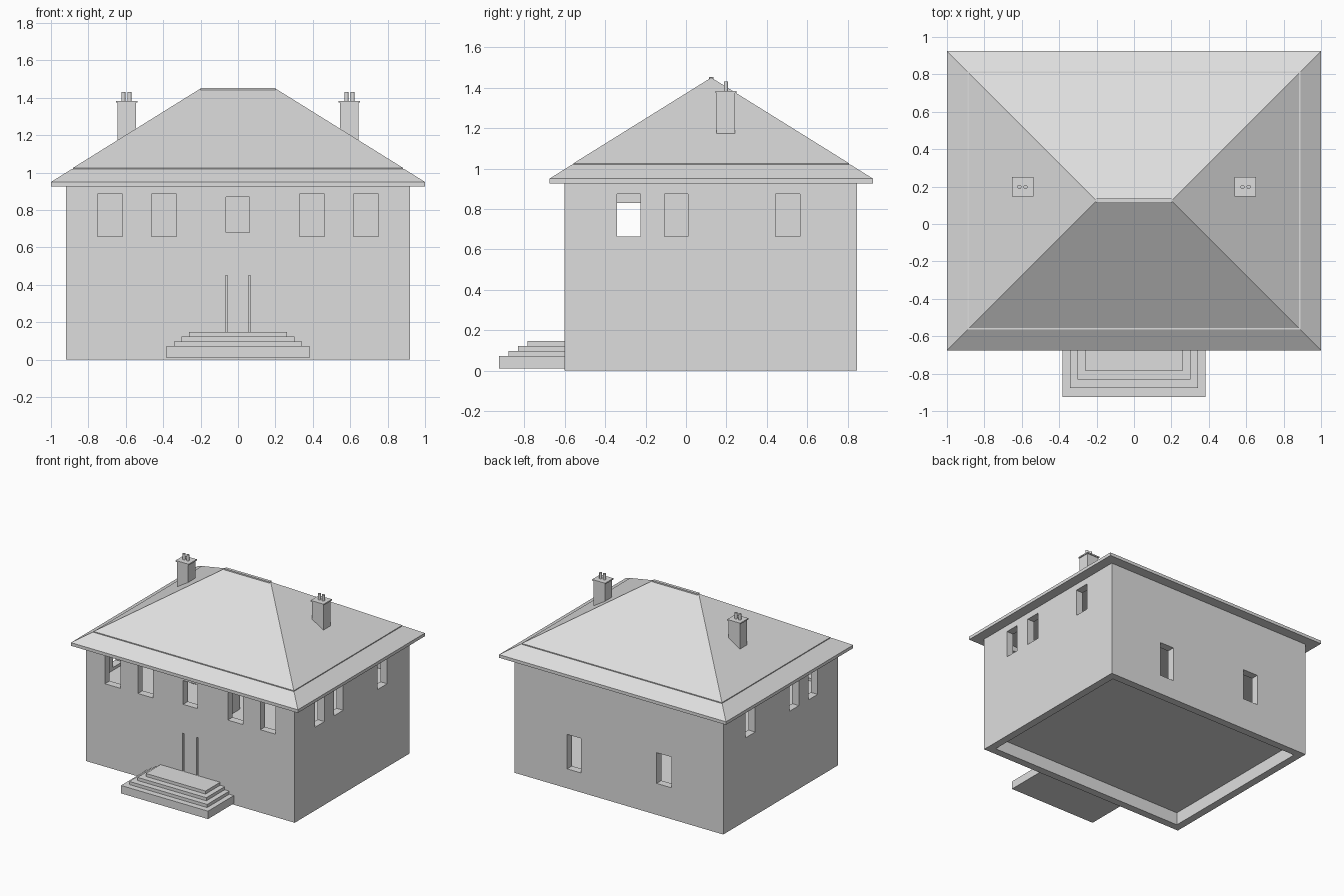
import bpy
import bmesh
from mathutils import Matrix, Vector

cube = bpy.data.objects.get("Cube")
if cube:
    bpy.data.objects.remove(cube, do_unlink=True)

GREY = (0.73, 0.73, 0.73, 1)
plaster = bpy.data.materials.new("pale_grey")
plaster.use_nodes = True
plaster.diffuse_color = GREY
plaster.node_tree.nodes["Principled BSDF"].inputs["Base Color"].default_value = GREY


def finish(name, bm):
    bmesh.ops.recalc_face_normals(bm, faces=bm.faces)
    mesh = bpy.data.meshes.new(name)
    bm.to_mesh(mesh)
    bm.free()
    mesh.materials.append(plaster)
    obj = bpy.data.objects.new(name, mesh)
    bpy.context.collection.objects.link(obj)
    return obj


def add_box(bm, x, y, z):
    size = Vector((x[1] - x[0], y[1] - y[0], z[1] - z[0]))
    mid = Vector((sum(x), sum(y), sum(z))) / 2
    bmesh.ops.create_cube(bm, size=1, matrix=Matrix.Translation(mid) @ Matrix.Diagonal(size.to_4d()))


def boxes(name, *parts):
    bm = bmesh.new()
    for part in parts:
        add_box(bm, *part)
    return finish(name, bm)


def cut(obj, holes):
    cutter = boxes("opening_cutter", *holes)
    cutter.hide_render = True
    mod = obj.modifiers.new("openings", "BOOLEAN")
    mod.operation = "DIFFERENCE"
    mod.solver = "EXACT"
    mod.object = cutter
    bpy.context.view_layer.objects.active = obj
    bpy.ops.object.modifier_apply(modifier=mod.name)
    bpy.data.objects.remove(cutter, do_unlink=True)


def rect_loft(name, rings):
    """Stack rectangles (half width, y front, y back, z) and skin them."""
    bm = bmesh.new()
    loops = [[bm.verts.new(p) for p in ((-w, a, z), (w, a, z), (w, b, z), (-w, b, z))]
             for w, a, b, z in rings]
    for low, high in zip(loops, loops[1:]):
        for i in range(4):
            j = (i + 1) % 4
            bm.faces.new((low[i], low[j], high[j], high[i]))
    bm.faces.new(loops[0][::-1])
    bm.faces.new(loops[-1])
    return finish(name, bm)


# Hollow outer walls
W, FRONT, BACK, T, EAVE = 0.92, -0.6, 0.845, 0.06, 0.925
walls = boxes("walls", ((-W, W), (FRONT, BACK), (0, EAVE)))
cut(walls, [((-W + T, W - T), (FRONT + T, BACK - T), (-0.1, 1.1))])

# Window openings and door side slots
front_cut = (FRONT - 0.05, FRONT + T + 0.03)
back_cut = (BACK - T - 0.03, BACK + 0.05)
holes = [((-0.063, 0.062), front_cut, (0.68, 0.87))]
for s in (-1, 1):
    for inner, outer in ((0.33, 0.462), (0.617, 0.752)):
        holes.append((sorted((s * inner, s * outer)), front_cut, (0.66, 0.885)))
    holes.append((sorted((s * 0.056, s * 0.067)), front_cut, (0.147, 0.45)))
    for y in ((-0.342, -0.226), (-0.107, 0.01), (0.443, 0.563)):
        holes.append((sorted((s * (W - T - 0.03), s * (W + 0.05))), y, (0.663, 0.875)))
holes.append(((0.335, 0.455), back_cut, (0.155, 0.43)))
holes.append(((-0.462, -0.333), back_cut, (0.25, 0.495)))
cut(walls, holes)

# Floors and inner partitions with doorways
inside_x, inside_y = (-W + T, W - T), (FRONT + T, BACK - T)
boxes("ground_floor", (inside_x, inside_y, (0.1, 0.14)))
boxes("upper_floor", (inside_x, inside_y, (0.6, 0.64)))
for s, side in ((-1, "right"), (1, "left")):
    wall_x = sorted((s * 0.23, s * 0.27))
    boxes(side + "_partition",
          (wall_x, (FRONT + T, -0.36), (0.64, EAVE)),
          (wall_x, (-0.2, BACK - T), (0.64, EAVE)),
          (wall_x, (-0.36, -0.2), (0.83, EAVE)))

# Hipped roof with fascia and a small ledge above the eaves
SLOPE, EDGE = 0.625, 0.95


def roof_ring(inset, lift=0):
    return (1 - inset, -0.675 + inset, 0.925 - inset, EDGE + inset * SLOPE + lift)


rect_loft("hipped_roof", [
    (1, -0.675, 0.925, EAVE), roof_ring(0),
    roof_ring(0.11), roof_ring(0.118, -0.005), roof_ring(0.118, 0.002),
    roof_ring(0.795)])
boxes("ridge_cap", ((-0.2, 0.2), (0.113, 0.137), (1.435, 1.453)))

# Chimneys with caps and paired pots
for s, side in ((-1, "right"), (1, "left")):
    stack = sorted((s * 0.545, s * 0.645))
    boxes(side + "_chimney_stack", (stack, (0.152, 0.243), (1.1, 1.376)))
    boxes(side + "_chimney_cap", (sorted((s * 0.538, s * 0.652)), (0.146, 0.25), (1.374, 1.384)))
    bm = bmesh.new()
    for x in (0.58, 0.613):
        bmesh.ops.create_cone(bm, cap_ends=True, segments=16, radius1=0.011, radius2=0.011,
                              depth=0.05, matrix=Matrix.Translation((s * x, 0.198, 1.405)))
    pots = finish(side + "_chimney_pots", bm)
    for face in pots.data.polygons:
        face.use_smooth = abs(face.normal.z) < 0.5

# Entrance steps, narrowing upward on three sides
levels = (0.01, 0.073, 0.098, 0.123, 0.147)
for i, (low, high) in enumerate(zip(levels, levels[1:])):
    half = 0.383 - 0.04 * i
    boxes(f"entrance_step_{i + 1}", ((-half, half), (-0.925 + 0.047 * i, FRONT), (low, high)))
